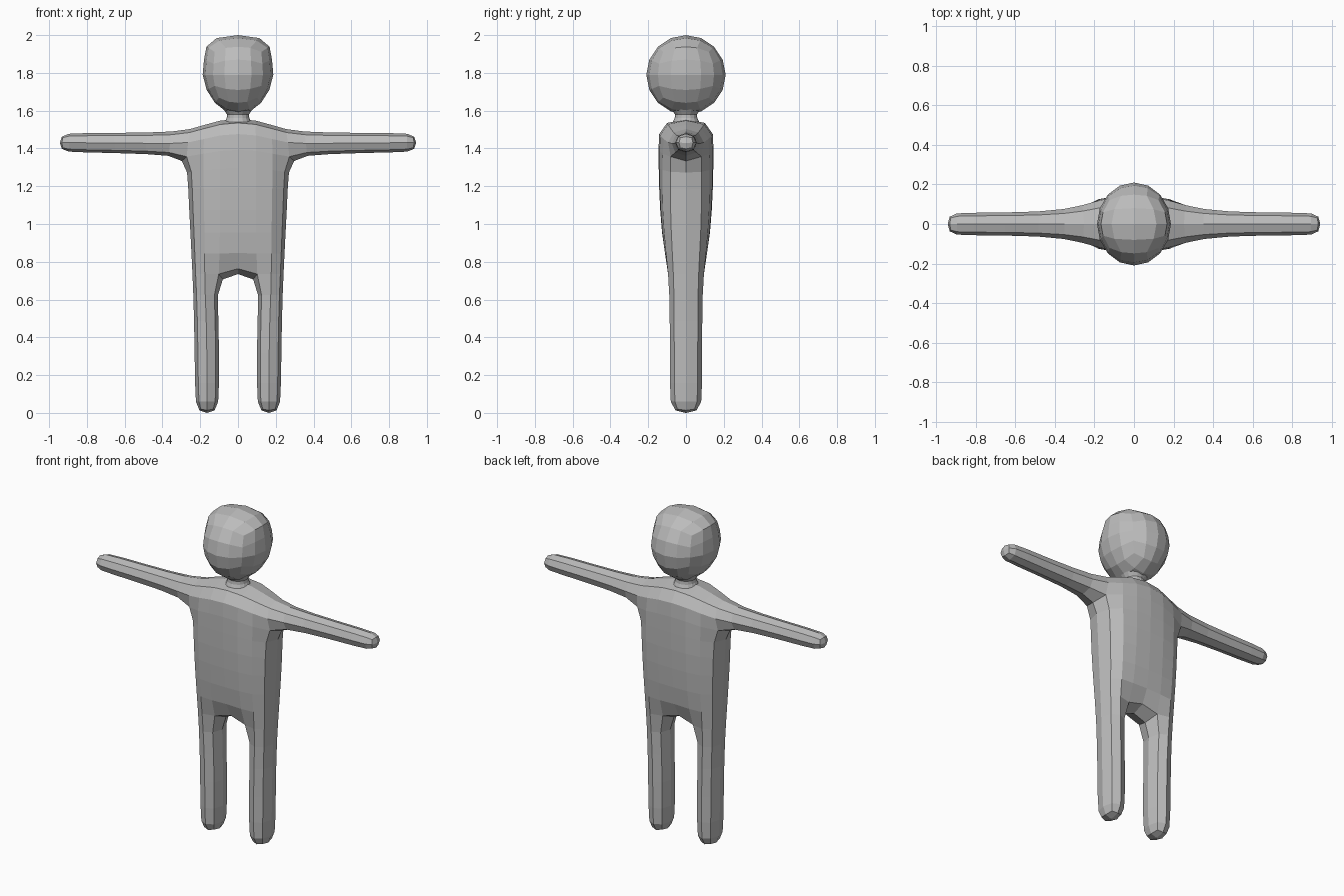
import bpy, bmesh, math
from mathutils import Vector

if "Cube" in bpy.data.objects:
    bpy.data.objects.remove(bpy.data.objects["Cube"])

grey = bpy.data.materials.new("plain_grey")
grey.diffuse_color = (0.5, 0.5, 0.5, 1)
grey.use_nodes = True
grey.node_tree.nodes["Principled BSDF"].inputs["Base Color"].default_value = grey.diffuse_color


def finish(bm, name):
    bmesh.ops.recalc_face_normals(bm, faces=bm.faces[:])
    mesh = bpy.data.meshes.new(name)
    bm.to_mesh(mesh)
    bm.free()
    mesh.materials.append(grey)
    obj = bpy.data.objects.new(name, mesh)
    bpy.context.collection.objects.link(obj)
    return obj


# Body cage rows from foot to shoulder:
# inner z, outer z, inner x, outer x, inner half depth, outer half depth
rows = [
    (-0.01, -0.01, 0.100, 0.228, 0.090, 0.090),   # foot
    (0.11, 0.11, 0.094, 0.233, 0.093, 0.093),     # ankle
    (0.52, 0.52, 0.094, 0.238, 0.093, 0.093),     # thigh
    (0.735, 0.735, 0.118, 0.246, 0.100, 0.097),   # crotch
    (0.95, 0.95, 0.105, 0.258, 0.130, 0.115),     # waist
    (1.20, 1.20, 0.100, 0.272, 0.146, 0.120),     # chest
    (1.40, 1.35, 0.100, 0.275, 0.146, 0.105),     # armpit
    (1.565, 1.50, 0.105, 0.240, 0.155, 0.090),    # shoulder
]
bm = bmesh.new()
V = {}
for r, (zi, zo, xi, xo, di, do) in enumerate(rows):
    for s in (-1, 1):
        for f in (-1, 1):
            V[s, r, f] = bm.verts.new((s * xi, f * di, zi))
            V[2 * s, r, f] = bm.verts.new((s * xo, f * do, zo))

# Front and back panels
for r in range(7):
    for a, b in ((-2, -1), (-1, 1), (1, 2)):
        if (a, b) == (-1, 1) and r < 3:
            continue    # gap between the legs
        for f in (-1, 1):
            bm.faces.new((V[a, r, f], V[b, r, f], V[b, r + 1, f], V[a, r + 1, f]))


def side(c, r):
    bm.faces.new((V[c, r, -1], V[c, r, 1], V[c, r + 1, 1], V[c, r + 1, -1]))


def level(a, b, r):
    bm.faces.new((V[a, r, -1], V[b, r, -1], V[b, r, 1], V[a, r, 1]))


for s in (-1, 1):
    for r in range(6):
        side(2 * s, r)          # outer flanks
    for r in range(3):
        side(s, r)              # inner legs
    level(s, 2 * s, 0)          # foot sole
    level(s, 2 * s, 7)          # shoulder top
    # Arm: rings of x, half depth, low z, high z
    ring = [V[2 * s, 6, -1], V[2 * s, 6, 1], V[2 * s, 7, 1], V[2 * s, 7, -1]]
    for x, d, lo, hi in ((0.45, 0.064, 1.366, 1.488), (0.86, 0.062, 1.376, 1.486),
                         (0.95, 0.060, 1.378, 1.482)):
        new = [bm.verts.new((s * x, y, z)) for y, z in
               ((-d, lo), (d, lo), (d, hi), (-d, hi))]
        for i in range(4):
            j = (i + 1) % 4
            bm.faces.new((ring[i], ring[j], new[j], new[i]))
        ring = new
    bm.faces.new(ring)          # hand end
level(-1, 1, 3)                 # crotch
level(-1, 1, 7)                 # neck base
body = finish(bm, "body")
sub = body.modifiers.new("rounding", 'SUBSURF')
sub.levels = sub.render_levels = 1

# Head: faceted ball, broader and flatter towards the crown
bm = bmesh.new()
bmesh.ops.create_cube(bm, size=2)
bmesh.ops.subdivide_edges(bm, edges=bm.edges[:], cuts=3, use_grid_fill=True)
for v in bm.verts:
    n = Vector([math.tan(c * math.pi / 4) for c in v.co]).normalized()
    width = 0.187 + (0.14 * n.z ** 3 if n.z > 0 else 0.02 * n.z)
    v.co = (n.x * width, n.y * 0.21, 1.79 + n.z * 0.21)
finish(bm, "head")

# Neck: short flared tube
bm = bmesh.new()
prev = None
for r, z in ((0.072, 1.535), (0.060, 1.56), (0.058, 1.58), (0.075, 1.605)):
    ring = [bm.verts.new((r * math.cos(i * math.pi / 8), r * math.sin(i * math.pi / 8), z))
            for i in range(16)]
    if prev:
        for i in range(16):
            j = (i + 1) % 16
            bm.faces.new((prev[i], prev[j], ring[j], ring[i]))
    prev = ring
finish(bm, "neck")
